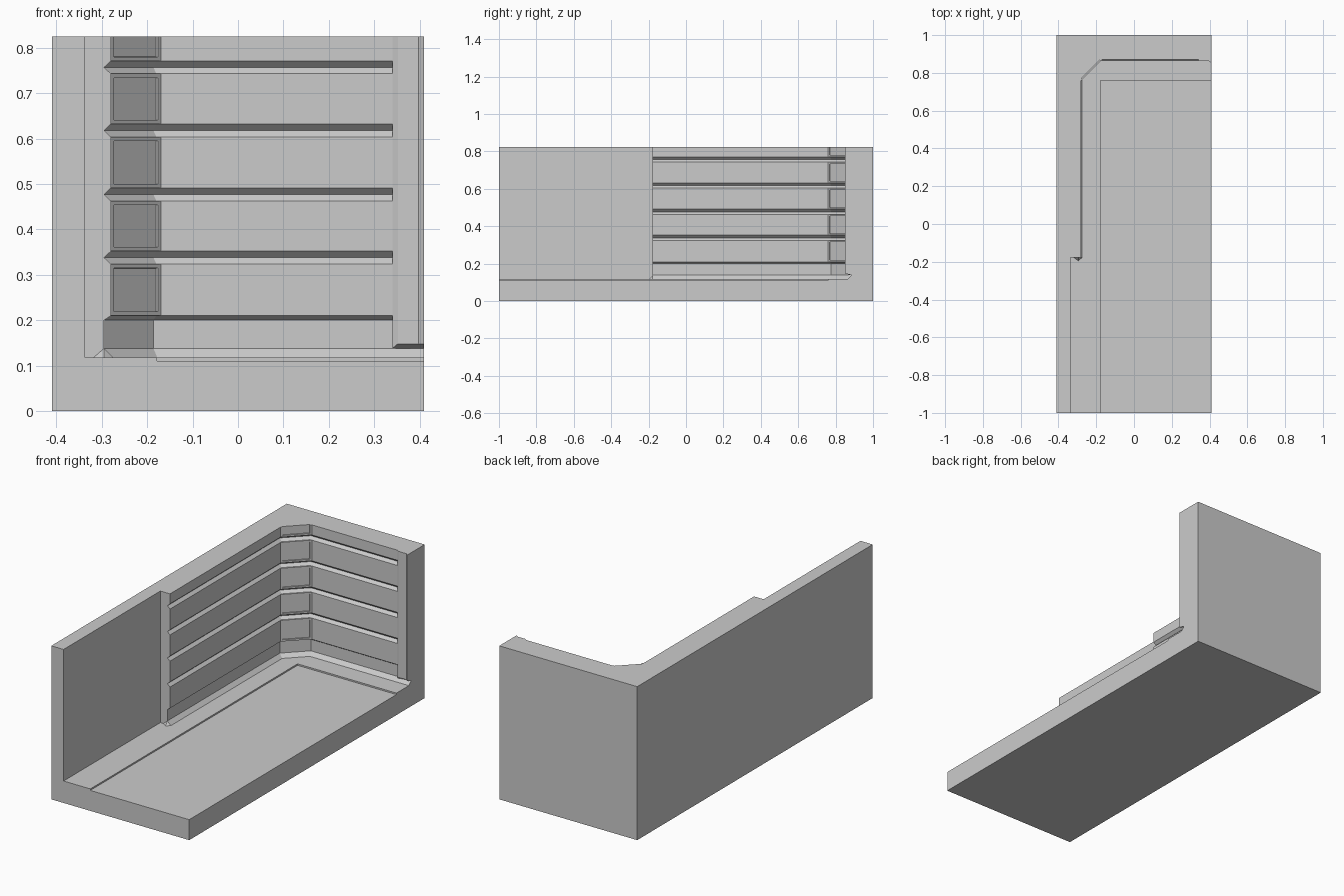
import bpy, bmesh
from mathutils import Vector

if "Cube" in bpy.data.objects:
    bpy.data.objects.remove(bpy.data.objects["Cube"])

TOP, FLOOR, SUNK = 0.825, 0.118, 0.11
GROOVES = (0.338, 0.477, 0.618, 0.757)   # centre heights of wall grooves
END_Y = -0.178                            # front end of the panelled wall


def finish(bm, name):
    bmesh.ops.recalc_face_normals(bm, faces=bm.faces)
    me = bpy.data.meshes.new(name)
    bm.to_mesh(me)
    bm.free()
    ob = bpy.data.objects.new(name, me)
    bpy.context.collection.objects.link(ob)
    return ob


def prism(bm, outline, z0, z1):
    lo = [bm.verts.new((x, y, z0)) for x, y in outline]
    hi = [bm.verts.new((x, y, z1)) for x, y in outline]
    n = len(outline)
    faces = [bm.faces.new(lo[::-1]), bm.faces.new(hi)]
    for i in range(n):
        j = (i + 1) % n
        faces.append(bm.faces.new((lo[i], lo[j], hi[j], hi[i])))
    return lo, hi, faces


def block(name, x0, x1, y0, y1, z0, z1):
    bm = bmesh.new()
    prism(bm, [(x0, y0), (x1, y0), (x1, y1), (x0, y1)], z0, z1)
    return finish(bm, name)


# Floor slab with a shallow sunken area
floor = block("floor", -0.41, 0.41, -1, 1, 0, FLOOR)
cutter = block("floor_cutter", -0.178, 0.5, -1.1, 0.76, SUNK, 0.3)
mod = floor.modifiers.new("sunken_area", 'BOOLEAN')
mod.operation = 'DIFFERENCE'
mod.solver = 'EXACT'
mod.object = cutter
bpy.context.view_layer.objects.active = floor
floor.select_set(True)
bpy.ops.object.modifier_apply(modifier=mod.name)
bpy.data.objects.remove(cutter)

# Plain front part of the left wall
block("plain_wall", -0.41, -0.337, -1, END_Y, FLOOR, TOP)

# Panelled wall: grooved profile (depth into wall, height) swept round the corner
profile = [(-0.005, FLOOR), (0.015, 0.138), (0.015, 0.2), (0, 0.21)]
for g in GROOVES:
    profile += [(0, g - 0.014), (0.015, g), (0, g + 0.014)]
profile.append((0, TOP))

path = [Vector(p) for p in ((-0.28, END_Y), (-0.28, 0.77), (-0.18, 0.87), (0.41, 0.87))]
outer = [(-0.41, END_Y), (-0.41, 1), (-0.41, 1), (0.41, 1)]
normals = []
for a, b in zip(path, path[1:]):
    d = (b - a).normalized()
    normals.append(Vector((-d.y, d.x)))
bm = bmesh.new()
rings = []
for i, p in enumerate(path):
    n1, n2 = normals[max(i - 1, 0)], normals[min(i, 2)]
    mitre = (n1 + n2) / (1 + n1.dot(n2))
    ring = [bm.verts.new((*(p + mitre * d), z)) for d, z in profile]
    ring += [bm.verts.new((*outer[i], z)) for z in (TOP, FLOOR)]
    rings.append(ring)
for r0, r1 in zip(rings, rings[1:]):
    for k in range(len(r0) - 1):
        bm.faces.new((r0[k], r0[k + 1], r1[k + 1], r1[k]))
bm.faces.new(rings[0])
bm.faces.new(rings[-1][::-1])
bmesh.ops.remove_doubles(bm, verts=bm.verts, dist=1e-5)
finish(bm, "panelled_wall")

# Recessed panel frames across the corner chamfer, the top one cut off
bands = [(0.21, GROOVES[0] - 0.014)]
bands += [(a + 0.014, b - 0.014) for a, b in zip(GROOVES, GROOVES[1:])]
bands.append((GROOVES[-1] + 0.014, 0.885))
for i, (z0, z1) in enumerate(bands):
    bm = bmesh.new()
    faces = prism(bm, [(-0.28, 0.76), (-0.17, 0.87), (-0.18, 0.87), (-0.28, 0.77)], z0, z1)[2]
    front = faces[2]
    bmesh.ops.recalc_face_normals(bm, faces=bm.faces)
    bmesh.ops.inset_individual(bm, faces=[front], thickness=0.013)
    bmesh.ops.inset_individual(bm, faces=[front], thickness=0.0005, depth=-0.006)
    if z1 > TOP:
        bmesh.ops.bisect_plane(bm, geom=bm.verts[:] + bm.edges[:] + bm.faces[:],
                               plane_co=(0, 0, TOP), plane_no=(0, 0, 1), clear_outer=True)
        bmesh.ops.holes_fill(bm, edges=[e for e in bm.edges if e.is_boundary])
    finish(bm, f"corner_panel_{i + 1}")

# Half pilaster at the right end, with a bevelled foot
bm = bmesh.new()
lo, hi, _ = prism(bm, [(0.34, 0.886), (0.34, 0.87), (0.352, 0.862), (0.398, 0.862),
                       (0.41, 0.85), (0.41, 0.886)], 0.138, TOP)
for v in lo[2:5]:
    v.co.z = 0.148
finish(bm, "pilaster")

# Small pointed return where the skirting ends
bm = bmesh.new()
for co in ((-0.318, END_Y, FLOOR), (-0.295, END_Y, 0.138),
           (-0.275, END_Y, FLOOR), (-0.295, -0.195, FLOOR)):
    bm.verts.new(co)
bmesh.ops.convex_hull(bm, input=bm.verts)
finish(bm, "skirting_end")
